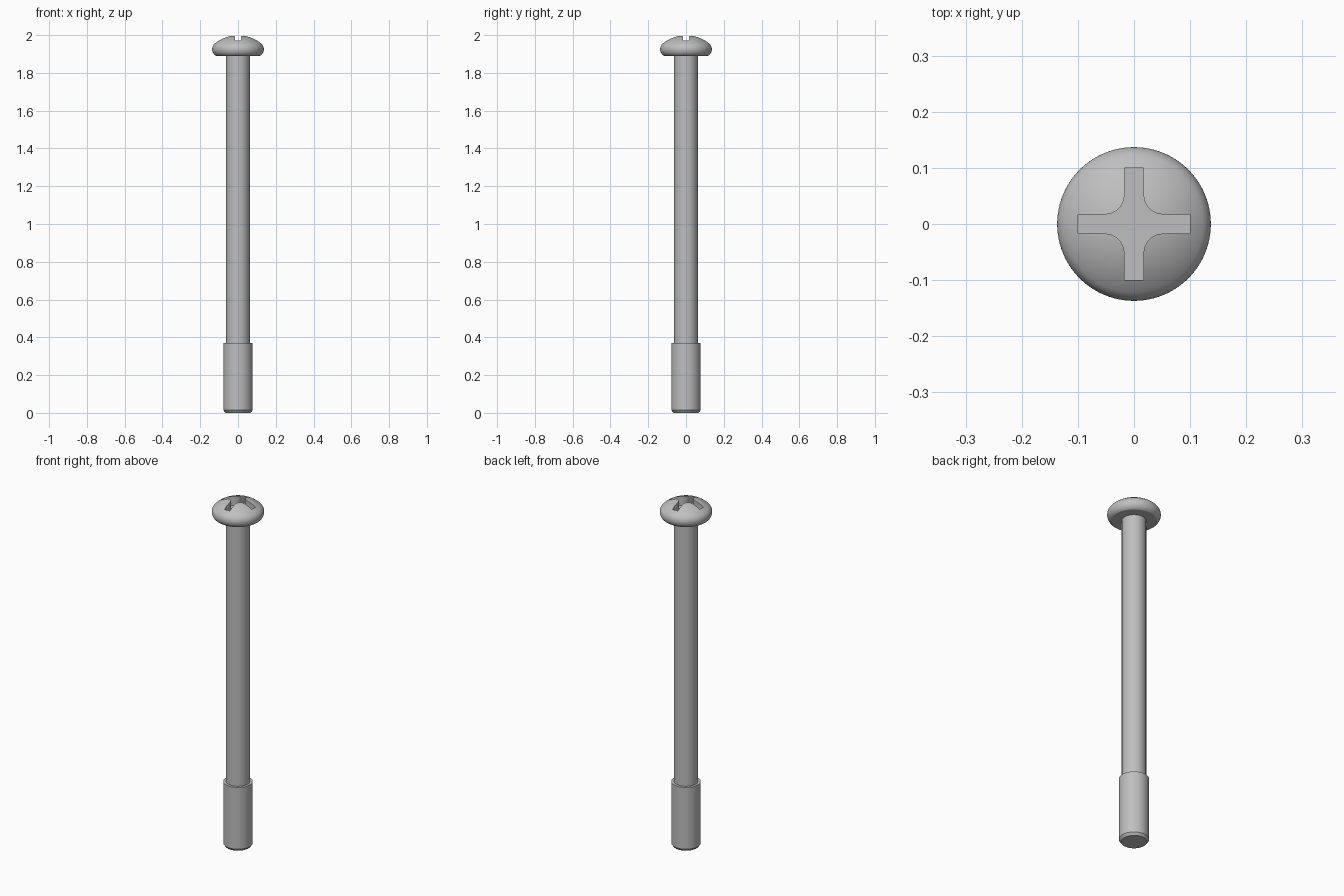
import bpy, bmesh
from math import sin, cos, pi, radians, asin, atan2, hypot
from mathutils import Matrix

if "Cube" in bpy.data.objects:
    bpy.data.objects.remove(bpy.data.objects["Cube"], do_unlink=True)

steel = bpy.data.materials.new("grey steel")
steel.use_nodes = True
GREY = (0.52, 0.52, 0.52, 1)
steel.diffuse_color = GREY
steel.node_tree.nodes["Principled BSDF"].inputs["Base Color"].default_value = GREY

SEGMENTS = 96


def finish(bm, name):
    bmesh.ops.remove_doubles(bm, verts=bm.verts, dist=1e-5)
    bmesh.ops.recalc_face_normals(bm, faces=bm.faces)
    mesh = bpy.data.meshes.new(name)
    bm.to_mesh(mesh)
    bm.free()
    mesh.materials.append(steel)
    obj = bpy.data.objects.new(name, mesh)
    bpy.context.collection.objects.link(obj)
    return obj


def smooth(obj):
    bpy.ops.object.select_all(action='DESELECT')
    obj.select_set(True)
    bpy.context.view_layer.objects.active = obj
    bpy.ops.object.shade_smooth_by_angle(angle=radians(25))


def lathe(name, profile):
    """Revolve (radius, height) points, running from axis to axis, about z."""
    bm = bmesh.new()
    verts = [bm.verts.new((r, 0, z)) for r, z in profile]
    edges = [bm.edges.new(pair) for pair in zip(verts, verts[1:])]
    bmesh.ops.spin(bm, geom=verts + edges, cent=(0, 0, 0), axis=(0, 0, 1),
                   angle=2 * pi, steps=SEGMENTS, use_merge=True)
    return finish(bm, name)


# Pan head: shallow dome blending into a rounded rim, flat underside
TOP, UNDER = 2.0, 1.89
rim_r, rim_x, rim_z = 0.04, 0.097, 1.925
dome_r = 0.192
dome_z = TOP - dome_r
blend = atan2(rim_z - dome_z, rim_x)
start = asin((UNDER - rim_z) / rim_r)
profile = [(0, UNDER)]
for i in range(15):
    a = start + (blend - start) * i / 14
    profile.append((rim_x + rim_r * cos(a), rim_z + rim_r * sin(a)))
for i in range(1, 13):
    a = blend + (pi / 2 - blend) * i / 12
    profile.append((max(0, dome_r * cos(a)), dome_z + dome_r * sin(a)))
head = lathe("pan_head", profile)

# Cross recess cutter: four arms with filleted inner corners
half, reach, fillet, floor = 0.017, 0.1, 0.035, 1.94
corner = half + fillet
quarter = [(reach, -half), (reach, half)]
for i in range(9):
    a = -pi / 2 - pi / 2 * i / 8
    quarter.append((corner + fillet * cos(a), corner + fillet * sin(a)))
bm = bmesh.new()
outline = []
for k in range(4):
    turn = Matrix.Rotation(k * pi / 2, 4, 'Z')
    for x, y in quarter:
        v = bm.verts.new((x, y, floor))
        v.co = turn @ v.co
        outline.append(v)
face = bm.faces.new(outline)
up = bmesh.ops.extrude_face_region(bm, geom=[face])
bmesh.ops.translate(bm, vec=(0, 0, 0.2),
                    verts=[g for g in up["geom"] if isinstance(g, bmesh.types.BMVert)])
cutter = finish(bm, "recess_cutter")
cutter.hide_render = True

cut = head.modifiers.new("cross_recess", 'BOOLEAN')
cut.operation = 'DIFFERENCE'
cut.solver = 'EXACT'
cut.object = cutter
bpy.context.view_layer.objects.active = head
bpy.ops.object.modifier_apply(modifier=cut.name)
bpy.data.objects.remove(cutter, do_unlink=True)

# Plain shank, and the thicker end with a chamfered tip
shank = lathe("shank", [(0, 0.36), (0.0625, 0.36), (0.0625, 1.9), (0, 1.9)])
tip = lathe("thick_end", [(0, 0), (0.066, 0), (0.077, 0.014),
                          (0.077, 0.37), (0, 0.37)])

for part in (head, shank, tip):
    smooth(part)
